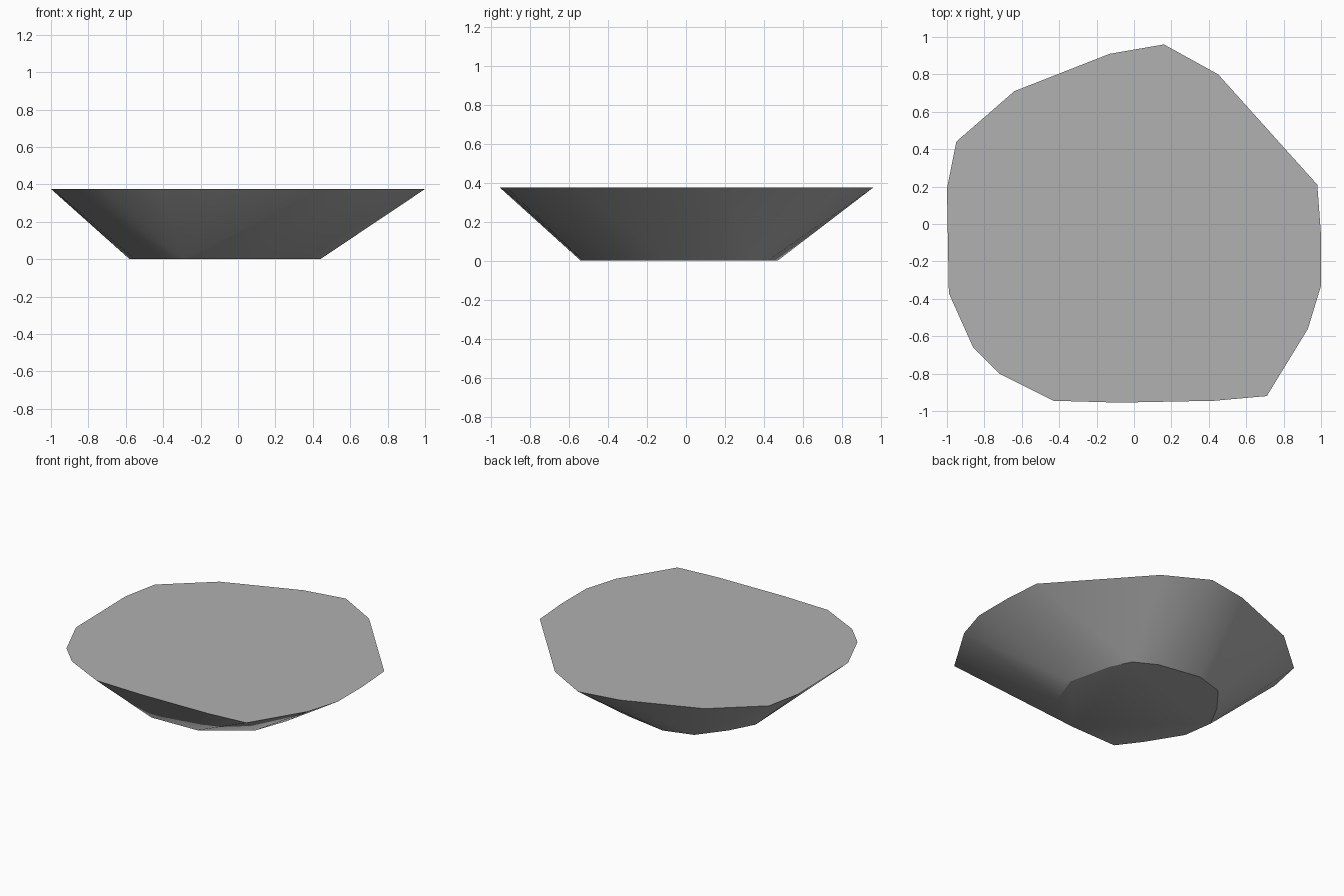
import bpy, bmesh

# Remove the default cube
cube = bpy.data.objects.get("Cube")
if cube:
    bpy.data.objects.remove(cube, do_unlink=True)

# Stone colour
stone = bpy.data.materials.new("grey stone")
grey = (0.44, 0.44, 0.44, 1)
stone.use_nodes = True
stone.diffuse_color = grey
stone.node_tree.nodes["Principled BSDF"].inputs["Base Color"].default_value = grey

# Irregular outlines of the wide top and the small base
top_rim = [(0.16, 0.96), (0.45, 0.8), (0.98, 0.21), (1, -0.06), (1, -0.33),
           (0.93, -0.56), (0.71, -0.92), (0.43, -0.945), (-0.08, -0.955),
           (-0.43, -0.945), (-0.72, -0.8), (-0.86, -0.66), (-0.99, -0.37),
           (-1, 0.19), (-0.95, 0.44), (-0.64, 0.71), (-0.13, 0.91)]
base_rim = [(-0.29, -0.54), (0.06, -0.53), (0.36, -0.32), (0.44, -0.1),
            (0.37, 0.2), (0.3, 0.34), (0.15, 0.42), (-0.15, 0.47),
            (-0.35, 0.41), (-0.49, 0.23), (-0.58, 0.06), (-0.55, -0.15),
            (-0.41, -0.38)]
height = 0.375

# Skin both outlines into one tapered slab
bm = bmesh.new()
for rim, z in ((top_rim, height), (base_rim, 0)):
    for x, y in rim:
        bm.verts.new((x, y, z))
bmesh.ops.convex_hull(bm, input=bm.verts)
bmesh.ops.dissolve_limit(bm, angle_limit=0.005, verts=bm.verts, edges=bm.edges)
bmesh.ops.recalc_face_normals(bm, faces=bm.faces)

mesh = bpy.data.meshes.new("rock_slab")
bm.to_mesh(mesh)
bm.free()
mesh.materials.append(stone)
slab = bpy.data.objects.new("rock_slab", mesh)
bpy.context.collection.objects.link(slab)

# Soft sides with crisp top and base edges
bpy.ops.object.select_all(action='DESELECT')
slab.select_set(True)
bpy.context.view_layer.objects.active = slab
bpy.ops.object.shade_smooth_by_angle(angle=0.5)
